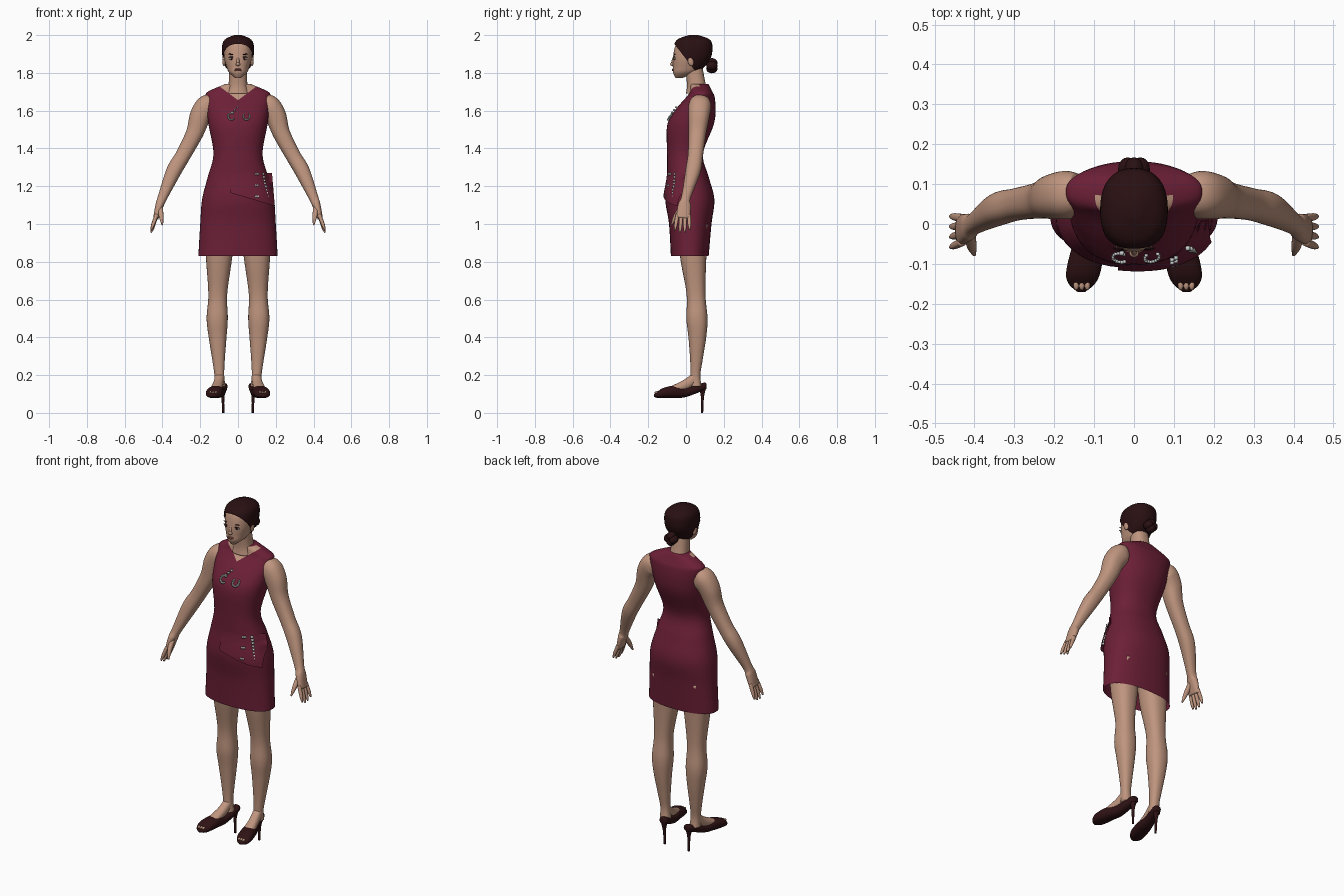
import bpy, bmesh, math
from mathutils import Vector, Matrix

old = bpy.data.objects.get("Cube")
if old:
    bpy.data.objects.remove(old, do_unlink=True)


def material(name, *rgb):
    m = bpy.data.materials.new(name)
    m.use_nodes = True
    m.diffuse_color = (*rgb, 1)
    m.node_tree.nodes["Principled BSDF"].inputs["Base Color"].default_value = (*rgb, 1)
    return m


SKIN = material("skin", .52, .3, .21)
DRESS = material("burgundy cloth", .15, .014, .038)
HAIR = material("dark brown hair", .022, .005, .006)
SHOE = material("dark leather", .028, .006, .007)
SILVER = material("silver", .62, .65, .65)
LIPS = material("lips", .33, .11, .09)
WHITE = material("eye white", .6, .55, .52)
IRIS = material("dark iris", .03, .01, .01)
X, Y, Z = Vector((1, 0, 0)), Vector((0, 1, 0)), Vector((0, 0, 1))
SQUARENESS = 2.3
SEGMENTS = 48
SUBROWS = 6


def finish(name, bm, *materials):
    bmesh.ops.recalc_face_normals(bm, faces=bm.faces)
    for face in bm.faces:
        face.smooth = True
    mesh = bpy.data.meshes.new(name)
    bm.to_mesh(mesh)
    bm.free()
    for m in materials:
        mesh.materials.append(m)
    bpy.context.collection.objects.link(bpy.data.objects.new(name, mesh))


def spline(a, b, c, d, t):
    """Catmull-Rom curve between b and c."""
    return b + t / 2 * (c - a + t * (2 * a - 5 * b + 4 * c - d + t * (3 * (b - c) + d - a)))


def dense(rows):
    padded = [rows[0], *rows, rows[-1]]
    out = []
    for i in range(len(rows) - 1):
        for k in range(SUBROWS):
            out.append([spline(*column, k / SUBROWS) for column in zip(*padded[i:i + 4])])
    return out + [list(rows[-1])]


def signed_power(value):
    return math.copysign(abs(value) ** (2 / SQUARENESS), value)


def loft(rows, axis=None, side=1, open_start=False):
    """Skin rings given as x, y, z, half width and, if not round, half depth."""
    rows, bm, rings = dense(rows), bmesh.new(), []
    for i, row in enumerate(rows):
        tangent = axis
        if tangent is None:
            before, after = rows[max(i - 1, 0)], rows[min(i + 1, len(rows) - 1)]
            tangent = (Vector(after[:3]) - Vector(before[:3])).normalized()
        across = (X - tangent * X.dot(tangent)).normalized()
        deep = tangent.cross(across)
        ring = []
        for k in range(SEGMENTS):
            angle = math.tau * k / SEGMENTS
            co = (Vector(row[:3]) + across * row[3] * signed_power(math.cos(angle))
                  + deep * row[-1] * signed_power(math.sin(angle)))
            ring.append(bm.verts.new((co.x * side, co.y, co.z)))
        rings.append(ring)
    for low, high in zip(rings, rings[1:]):
        for k in range(SEGMENTS):
            bm.faces.new((low[k], low[k - 1], high[k - 1], high[k]))
    if not open_start:
        bm.faces.new(rings[0])
    bm.faces.new(rings[-1])
    return bm


def upright(*profile):
    """Turn height, half width, front and back into loft rows."""
    return [(0, (front + back) / 2, z, width, (back - front) / 2)
            for z, width, front, back in profile]


def front_of(rows, x, z):
    """Front y of an upright loft at x and z."""
    fine = dense(rows)
    for low, high in zip(fine, fine[1:]):
        if low[2] <= z <= high[2]:
            t = (z - low[2]) / (high[2] - low[2])
            _, centre, _, width, depth = [a + (b - a) * t for a, b in zip(low, high)]
            reach = min(1, abs(x) / width) ** SQUARENESS
            return centre - depth * (1 - reach) ** (1 / SQUARENESS)


def blob(name, loc, size, mat, tilt=0, spin=0):
    bm = bmesh.new()
    place = (Matrix.Translation(loc) @ Matrix.Rotation(spin, 4, 'Y')
             @ Matrix.Rotation(tilt, 4, 'X') @ Matrix.Diagonal((*size, 1)))
    bmesh.ops.create_uvsphere(bm, u_segments=20, v_segments=12, radius=1, matrix=place)
    finish(name, bm, mat)


# Dress, with the V neckline cut into its surface
torso = upright((.83, .21, -.08, .12), (1, .2, -.09, .135), (1.13, .19, -.11, .15),
                (1.25, .16, -.1, .12), (1.37, .13, -.1, .09), (1.52, .155, -.1, .145),
                (1.6, .165, -.06, .157), (1.67, .17, 0, .152), (1.7, .16, .02, .14),
                (1.74, .07, .02, .12))
NECK_Z, NECK_SLOPE = 1.655, .75


def is_chest(face):
    return face.calc_center_median().y < .07 and face.calc_center_median().z > 1.6


bm = loft(torso, Z, open_start=True)
for side in (-1, 1):
    chest = [face for face in bm.faces if is_chest(face)]
    geom = chest + list({part for face in chest for part in (*face.edges, *face.verts)})
    bmesh.ops.bisect_plane(bm, geom=geom, plane_co=(0, 0, NECK_Z), plane_no=(NECK_SLOPE * side, 0, 1))
for face in bm.faces:
    centre = face.calc_center_median()
    bare = is_chest(face) and centre.z > NECK_Z + NECK_SLOPE * abs(centre.x)
    face.material_index = int(bare)
finish("dress", bm, DRESS, SKIN)

# Draped fold over the left hip, flaring away from the dress at its lower edge
bm = bmesh.new()
STEPS = 16
grid = []
for i in range(STEPS + 1):
    along = i / STEPS
    x, hem = -.04 + .22 * along, 1.165 - .07 * along
    column = []
    for j in range(STEPS + 1):
        drop = 1 - j / STEPS
        z = hem + (1.27 - hem) * j / STEPS
        y = front_of(torso, x, z) - .001 - .008 * drop
        column.append(bm.verts.new((x + .015 * along * drop, y, z)))
    grid.append(column)
for a, b in zip(grid, grid[1:]):
    for j in range(STEPS):
        bm.faces.new((a[j], b[j], b[j + 1], a[j + 1]))
finish("hip_fold", bm, DRESS)

# Silver studs: rows on the hip, a chain and two open clasps on the chest
studs = bmesh.new()


def stud(x, z, size=.01):
    place = Matrix.Translation((x, front_of(torso, x, z) - .007, z))
    bmesh.ops.create_cube(studs, size=size, matrix=place)


for k in range(8):
    stud(.135 + .003 * k, 1.265 - .017 * k, .011)
for k in range(3):
    stud(.095, 1.265 - .06 * k)
    stud(.105, 1.265 - .06 * k)
    stud(-.03 + .013 * k, 1.59 + .014 * k)
for x, turn in ((-.035, 1), (.045, 2.5)):
    for k in range(12):
        angle = turn + k * .4
        stud(x + .018 * math.cos(angle), 1.57 + .018 * math.sin(angle), .008)
finish("silver_studs", studs, SILVER)

# Neck and head
finish("neck", loft([(0, .065, 1.69, .065, .05), (0, .055, 1.74, .05), (0, .04, 1.84, .046)], Z), SKIN)
head = upright((1.773, .015, -.055, -.02), (1.8, .046, -.068, .05), (1.83, .06, -.069, .09),
               (1.88, .073, -.069, .12), (1.94, .073, -.058, .124), (1.97, .055, -.035, .105),
               (1.99, .01, .02, .05))
finish("head", loft(head, Z), SKIN)

# Swept-back hair, a thicker copy of the skull trimmed along the hairline, and bun
THICK = .01
bm = loft([(x, y + THICK / 2, z + THICK, w + THICK, d + THICK) for x, y, z, w, d in head], Z)
bmesh.ops.bisect_plane(bm, geom=[*bm.verts, *bm.edges, *bm.faces], clear_inner=True,
                       plane_co=(0, -.055, 1.945), plane_no=(0, 1.3, 1))
finish("hair", bm, HAIR)
for k in range(4):
    angle = math.tau * k / 4
    blob("bun_coil", (.016 * math.cos(angle), .137, 1.838 + .016 * math.sin(angle)),
         (.024, .03, .024), HAIR)

# Nose and lips
blob("nose", (0, -.067, 1.862), (.008, .01, .028), SKIN, tilt=-.25)
blob("nose_tip", (0, -.073, 1.846), (.012, .011, .009), SKIN)
for z in (1.813, 1.819):
    blob("lips", (0, front_of(head, 0, z) + .001, z), (.02, .006, .004), LIPS)

for side, word in ((1, "left_"), (-1, "right_")):
    # Eye, brow and ear
    eye_x, eye_z = .034, 1.876
    eye_y = front_of(head, eye_x, eye_z)
    brow_z = eye_z + .022
    blob(word + "eye", (eye_x * side, eye_y + .003, eye_z), (.015, .006, .007), WHITE)
    blob(word + "iris", (eye_x * side, eye_y - .001, eye_z), (.007, .004, .007), IRIS)
    blob(word + "lash", (eye_x * side, eye_y, eye_z + .007), (.018, .005, .003), IRIS)
    blob(word + "brow", (eye_x * side, front_of(head, eye_x, brow_z), brow_z),
         (.018, .004, .003), HAIR, spin=-.1 * side)
    blob(word + "ear", (.074 * side, .025, 1.862), (.009, .016, .026), SKIN, tilt=.2)

    # Arm and hand
    arm = [(.14, .075, 1.635, .052), (.167, .073, 1.62, .06), (.2, .068, 1.57, .056),
           (.23, .06, 1.48, .046), (.29, .05, 1.365, .04), (.34, .037, 1.28, .04),
           (.4, 0, 1.14, .025), (.415, -.008, 1.1, .022, .034), (.435, -.015, 1.03, .014, .038)]
    arm = [(*row, row[-1])[:5] for row in arm]
    finish(word + "arm", loft(arm, side=side), SKIN)
    for k in range(4):
        y = -.045 + .02 * k
        tip = .95 + .012 * abs(k - 1.4)
        finger = [(.43, y, 1.05, .01), (.45, y * 1.2, tip + .03, .009), (.46, y * 1.3, tip, .004)]
        finish(word + "finger", loft(finger, side=side), SKIN)
    thumb = [(.412, -.02, 1.09, .015), (.407, -.055, 1.04, .012), (.4, -.077, .995, .004)]
    finish(word + "thumb", loft(thumb, side=side), SKIN)

    # Leg and foot
    leg = [(.095, .04, 1, .08), (.1, .038, .83, .07), (.107, .053, .63, .05), (.11, .058, .5, .056),
           (.108, .06, .4, .047), (.103, .055, .28, .033), (.099, .05, .2, .026), (.096, .052, .14, .03)]
    finish(word + "leg", loft(leg, Z, side), SKIN)
    foot = [(.098, .05, .19, .025), (.105, 0, .15, .027), (.122, -.1, .112, .034, .018)]
    foot = [(*row, row[-1])[:5] for row in foot]
    finish(word + "foot", loft(foot, side=side), SKIN)

    # Open-toed stiletto
    shoe = [(.08, .108, .14, .01, .01), (.08, .095, .14, .024, .02), (.1, 0, .11, .033, .026),
            (.115, -.06, .112, .041, .033), (.127, -.12, .105, .043, .027),
            (.131, -.15, .096, .033, .017), (.132, -.17, .092, .01, .007)]
    finish(word + "shoe", loft(shoe, Y, side), SHOE)
    heel = [(.08, .088, .135, .019), (.08, .087, .08, .008), (.078, .085, 0, .006)]
    finish(word + "heel", loft(heel, Z, side), SHOE)
    for k in range(3):
        blob(word + "toe", ((.117 + .014 * k) * side, -.153, .108), (.007, .013, .007), SKIN)
